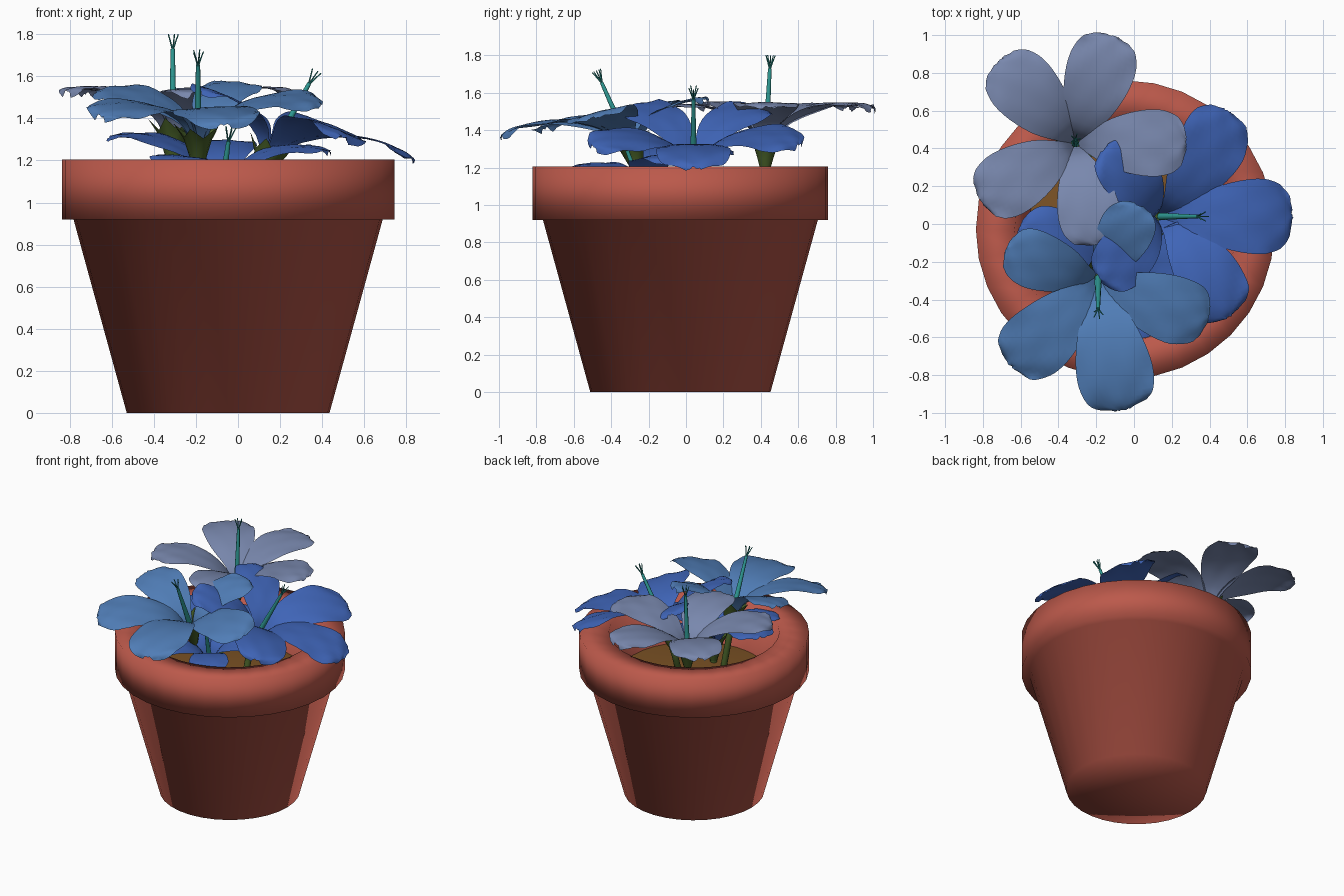
import bpy, bmesh, math, random
from mathutils import Vector, Matrix, Quaternion

random.seed(4)
cube = bpy.data.objects.get("Cube")
if cube:
    bpy.data.objects.remove(cube, do_unlink=True)


def material(name, rgb):
    m = bpy.data.materials.new(name)
    m.use_nodes = True
    m.diffuse_color = (*rgb, 1)
    m.node_tree.nodes["Principled BSDF"].inputs["Base Color"].default_value = (*rgb, 1)
    return m


TERRACOTTA = material("terracotta", (0.5, 0.1, 0.07))
SOIL = material("soil brown", (0.2, 0.085, 0.018))
GREEN = material("stem green", (0.06, 0.11, 0.02))
TEAL = material("stamen teal", (0.03, 0.34, 0.31))
GREY_BLUE = material("grey blue petal", (0.19, 0.245, 0.42))
MID_BLUE = material("mid blue petal", (0.08, 0.205, 0.47))
ROYAL_BLUE = material("royal blue petal", (0.05, 0.13, 0.48))


def finish(name, bm, mat, angle=85):
    bmesh.ops.recalc_face_normals(bm, faces=bm.faces)
    mesh = bpy.data.meshes.new(name)
    bm.to_mesh(mesh)
    bm.free()
    mesh.shade_smooth()
    mesh.set_sharp_from_angle(angle=math.radians(angle))
    mesh.materials.append(mat)
    obj = bpy.data.objects.new(name, mesh)
    bpy.context.collection.objects.link(obj)


def lathe(name, profile, centre, mat, sides=32):
    bm = bmesh.new()
    verts = [bm.verts.new((r, 0, z)) for r, z in profile]
    edges = [bm.edges.new(pair) for pair in zip(verts, verts[1:])]
    bmesh.ops.spin(bm, geom=verts + edges, cent=(0, 0, 0), axis=(0, 0, 1),
                   angle=math.tau, steps=sides, use_merge=True)
    bmesh.ops.remove_doubles(bm, verts=bm.verts, dist=0.0005)
    bmesh.ops.translate(bm, verts=bm.verts, vec=centre)
    finish(name, bm, mat, 180)


def spline(points, t):
    """Point at t (0 to 1) on a smooth curve through the points."""
    pts = [Vector(p) for p in points]
    x = t * (len(pts) - 1)
    i = min(int(x), len(pts) - 2)
    f = x - i
    b, c = pts[i], pts[i + 1]
    a = pts[i - 1] if i else 2 * b - c
    d = pts[i + 2] if i + 2 < len(pts) else 2 * c - b
    return b + 0.5 * f * (c - a + f * (2 * a - 5 * b + 4 * c - d + f * (3 * (b - c) + d - a)))


def add_tube(bm, path, r0, r1, steps=8, sides=10):
    """Tapered round tube along a smooth path."""
    rings = []
    for i in range(steps + 1):
        t = i / steps
        p = spline(path, t)
        along = spline(path, min(t + 0.02, 1)) - spline(path, max(t - 0.02, 0))
        q = along.to_track_quat('Z', 'Y')
        r = r0 + (r1 - r0) * t
        rings.append([bm.verts.new(p + q @ Vector((r * math.cos(a), r * math.sin(a), 0)))
                      for a in (math.tau * k / sides for k in range(sides))])
    bridge(bm, rings)
    bm.faces.new(rings[0])
    bm.faces.new(rings[-1])


def bridge(bm, rings):
    for lo, hi in zip(rings, rings[1:]):
        n = len(lo)
        for k in range(n):
            bm.faces.new((lo[k], lo[(k + 1) % n], hi[(k + 1) % n], hi[k]))


def tilt_matrix(base, heading, tilt):
    a = math.radians(heading)
    axis = Vector((-math.sin(a), math.cos(a), 0))
    return Matrix.Translation(base) @ Quaternion(axis, math.radians(tilt)).to_matrix().to_4x4()


# Petal knots: distance out, height, half width
PETAL = [(0.02, 0, 0.025), (0.08, 0.13, 0.065), (0.2, 0.22, 0.14), (0.34, 0.27, 0.185),
         (0.47, 0.29, 0.2), (0.57, 0.29, 0.18), (0.63, 0.28, 0.13), (0.66, 0.265, 0.04)]


def add_petal(bm, angle, scale, rows=20, cols=12):
    turn = Matrix.Rotation(math.radians(angle), 3, 'Z')
    phase = random.uniform(0, math.tau)
    grid = []
    for i in range(rows + 1):
        t = i / rows
        r, z, w = spline(PETAL, t)
        row = []
        for j in range(cols + 1):
            v = 2 * j / cols - 1
            edge = v * v * t
            ruffle = 0.012 * math.sin(17 * t + 3 * v + phase) * edge
            wrinkle = 0.004 * math.sin(7 * v + phase) * math.sin(14 * t) * t
            jag = random.uniform(-0.004, 0.004) * (t > 0.5 and (abs(v) == 1 or i == rows))
            p = Vector((r + jag, v * w, z - 0.022 * edge + ruffle + wrinkle + jag))
            row.append(bm.verts.new(turn @ (p * scale)))
        grid.append(row)
    for a, b in zip(grid, grid[1:]):
        for j in range(cols):
            bm.faces.new((a[j], a[j + 1], b[j + 1], b[j]))


def flower(name, base, root, heading, tilt, lean, petals, mat, stamen=0.52):
    base = Vector(base)
    frame = tilt_matrix(base, heading, tilt)

    # Ruffled petals
    bm = bmesh.new()
    for angle, scale in petals:
        add_petal(bm, angle, scale)
    bm.transform(frame)
    finish(name + "_petals", bm, mat)

    # Stamen with five forked tips
    bm = bmesh.new()
    fork = stamen - 0.07
    add_tube(bm, [(0, 0, 0.02), (0, 0, fork * 0.5), (0, 0, fork)], 0.02, 0.01)
    for k in range(5):
        a = math.tau * k / 5
        out = Vector((math.cos(a), math.sin(a), 0))
        add_tube(bm, [(0, 0, fork - 0.01), out * 0.012 + Vector((0, 0, fork + 0.03)),
                      out * 0.026 + Vector((0, 0, stamen))], 0.004, 0.003, 4, 5)
    bm.transform(tilt_matrix(base, heading, lean))
    finish(name + "_stamen", bm, TEAL)

    # Calyx with pointed sepals
    bm = bmesh.new()
    rings = []
    for r, z, point in ((0.025, -0.11, 0), (0.045, -0.04, 0), (0.066, 0.03, 0.005), (0.08, 0.055, 0.055)):
        rings.append([bm.verts.new(((r + 0.7 * h) * math.cos(a), (r + 0.7 * h) * math.sin(a), z + h))
                      for a, h in ((math.tau * k / 10, point * (k % 2)) for k in range(10))])
    bridge(bm, rings)
    bm.transform(frame)
    finish(name + "_calyx", bm, GREEN)

    # Stem rising out of the soil
    bm = bmesh.new()
    top = frame @ Vector((0, 0, -0.07))
    below = frame @ Vector((0, 0, -0.18))
    add_tube(bm, [Vector(root), below, top], 0.022, 0.024)
    finish(name + "_stem", bm, GREEN)


# Pot with a thick overhanging rim, and the soil inside
POT = (-0.047, -0.03, 0)
lathe("pot", [(0, 0), (0.482, 0), (0.735, 0.92), (0.79, 0.92), (0.79, 1.205),
              (0.585, 1.205), (0.5, 0.84)], POT, TERRACOTTA)
lathe("soil", [(0.515, 0.89), (0.35, 0.91), (0.18, 0.92), (0, 0.925)], POT, SOIL)

# Four blooms leaning away from one another
flower("back_flower", (-0.31, 0.425, 1.29), (-0.27, 0.3, 0.88), 90, 1, 3,
       [(0, 0.89), (71, 0.91), (133, 0.9), (211, 0.89), (281, 0.83)], GREY_BLUE, 0.51)
flower("front_flower", (-0.19, -0.28, 1.27), (-0.17, -0.2, 0.88), 270, 14, 24,
       [(281, 1.02), (-16, 0.92), (64, 0.74), (156, 0.8), (222, 0.95)], MID_BLUE, 0.49)
flower("left_flower", (0.13, 0.04, 1.19), (0.06, 0, 0.88), 0, 21, 29,
       [(0, 1), (62, 0.96), (137, 0.8), (218, 0.8), (-60, 0.93)], ROYAL_BLUE, 0.5)
flower("low_flower", (-0.08, -0.22, 1.04), (-0.07, -0.17, 0.88), 290, 6, 22,
       [(16, 0.8), (88, 0.75), (157, 0.88), (232, 0.7), (304, 0.68)], ROYAL_BLUE, 0.34)
